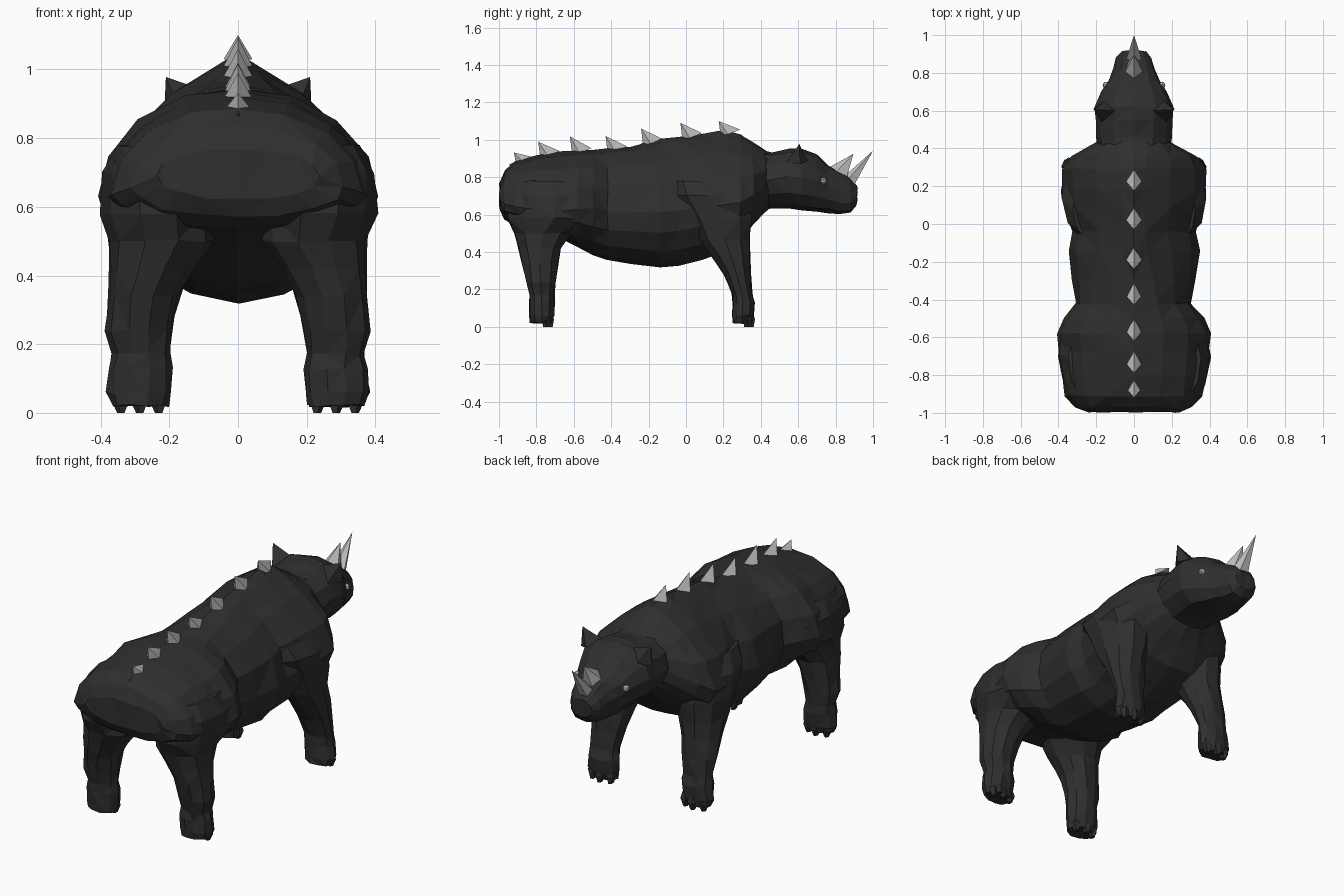
import bpy, bmesh, math, random
from mathutils import Vector

random.seed(4)


def material(name, v):
    m = bpy.data.materials.new(name)
    m.diffuse_color = (v, v, v, 1)
    return m


HIDE = material("dark hide", 0.028)
HORN = material("pale horn", 0.52)


def loft(name, rings, mat, jitter=0.0):
    """Skin a list of closed rings, cap both ends, triangulate into facets."""
    bm = bmesh.new()
    rows = []
    for ring in rings:
        rows.append([bm.verts.new(p + Vector([random.uniform(-jitter, jitter) for _ in range(3)]))
                     for p in ring])
    n = len(rows[0])
    for a, b in zip(rows, rows[1:]):
        for i in range(n):
            j = (i + 1) % n
            bm.faces.new((a[i], a[j], b[j], b[i]))
    bm.faces.new(rows[0])
    bm.faces.new(rows[-1])
    bmesh.ops.triangulate(bm, faces=bm.faces[:])
    bmesh.ops.recalc_face_normals(bm, faces=bm.faces[:])
    return finish(name, bm, mat)


def finish(name, bm, mat):
    me = bpy.data.meshes.new(name)
    bm.to_mesh(me)
    bm.free()
    me.materials.append(mat)
    ob = bpy.data.objects.new(name, me)
    bpy.context.collection.objects.link(ob)
    return ob


def body_ring(y, hw, zc, top, bot, p=1.0, q=1.0, n=16):
    """Upright section: half width, widest height, top, bottom, shape powers."""
    pts = []
    for i in range(n):
        a = math.tau * i / n
        c, s = math.cos(a), math.sin(a)
        x = math.copysign(hw * abs(c) ** (p if s > 0 else q), c)
        pts.append(Vector((x, y, zc + s * ((top - zc) if s > 0 else (zc - bot)))))
    return pts


def leg_ring(side, z, cx, cy, rx, ry, n=10):
    return [Vector((side * (cx + rx * math.cos(math.tau * i / n)),
                    cy + ry * math.sin(math.tau * i / n), z)) for i in range(n)]


def pyramid(name, base, tip, mat):
    bm = bmesh.new()
    b = [bm.verts.new(p) for p in base]
    t = bm.verts.new(tip)
    bm.faces.new(b)
    for i in range(len(b)):
        bm.faces.new((b[i], b[(i + 1) % len(b)], t))
    bmesh.ops.recalc_face_normals(bm, faces=bm.faces[:])
    return finish(name, bm, mat)


# Torso: rump, waist, belly, humped shoulders, chest
loft("torso", [body_ring(*r) for r in [
    (-0.995, 0.24, 0.69, 0.77, 0.62),
    (-0.97, 0.31, 0.66, 0.84, 0.57),
    (-0.91, 0.365, 0.64, 0.89, 0.54),
    (-0.80, 0.385, 0.63, 0.92, 0.52),
    (-0.68, 0.395, 0.62, 0.935, 0.48),
    (-0.58, 0.41, 0.63, 0.945, 0.43),
    (-0.50, 0.37, 0.63, 0.945, 0.385),
    (-0.42, 0.305, 0.62, 0.95, 0.355, 1.0),
    (-0.30, 0.325, 0.62, 0.965, 0.335, 1.2),
    (-0.14, 0.345, 0.62, 1.00, 0.32, 1.6),
    (-0.04, 0.325, 0.62, 1.02, 0.33, 1.7),
    (0.08, 0.36, 0.64, 1.035, 0.36, 1.9),
    (0.18, 0.38, 0.65, 1.045, 0.39, 2.0),
    (0.29, 0.38, 0.66, 1.03, 0.45, 1.9),
    (0.36, 0.33, 0.70, 0.99, 0.54, 1.6),
    (0.42, 0.22, 0.76, 0.955, 0.61, 1.2),
    (0.46, 0.15, 0.78, 0.92, 0.65)]], HIDE, 0.005)

# Head with neck, brow, blunt muzzle
loft("head", [body_ring(*r, n=12) for r in [
    (0.36, 0.19, 0.78, 0.95, 0.62),
    (0.46, 0.20, 0.79, 0.935, 0.635),
    (0.55, 0.205, 0.80, 0.95, 0.63, 1.0, 0.9),
    (0.62, 0.21, 0.80, 0.955, 0.625, 0.9, 0.8),
    (0.70, 0.175, 0.78, 0.92, 0.615, 0.8, 0.7),
    (0.76, 0.135, 0.75, 0.865, 0.61, 0.7, 0.65),
    (0.82, 0.11, 0.73, 0.835, 0.60, 0.7, 0.65),
    (0.88, 0.095, 0.71, 0.80, 0.61, 0.7, 0.7),
    (0.915, 0.065, 0.70, 0.75, 0.65, 0.8, 0.8)]], HIDE, 0.004)

HIND = [(0.78, 0.25, -0.71, 0.10, 0.22), (0.70, 0.25, -0.69, 0.15, 0.27),
        (0.58, 0.235, -0.70, 0.17, 0.265), (0.50, 0.22, -0.765, 0.15, 0.16),
        (0.42, 0.25, -0.78, 0.122, 0.118), (0.34, 0.275, -0.78, 0.103, 0.10),
        (0.24, 0.29, -0.775, 0.097, 0.08), (0.17, 0.285, -0.77, 0.085, 0.067),
        (0.13, 0.285, -0.77, 0.092, 0.07), (0.06, 0.29, -0.77, 0.092, 0.068),
        (0.02, 0.285, -0.775, 0.08, 0.06)]
FORE = [(0.78, 0.24, 0.08, 0.08, 0.16), (0.70, 0.245, 0.13, 0.135, 0.21),
        (0.58, 0.25, 0.18, 0.135, 0.18), (0.47, 0.25, 0.205, 0.122, 0.14),
        (0.38, 0.265, 0.24, 0.108, 0.105), (0.28, 0.28, 0.275, 0.097, 0.075),
        (0.18, 0.285, 0.30, 0.083, 0.055), (0.13, 0.285, 0.308, 0.09, 0.06),
        (0.06, 0.29, 0.305, 0.092, 0.057), (0.02, 0.285, 0.30, 0.08, 0.05)]

for side, word in ((1, "right"), (-1, "left")):
    # Legs
    for name, prof in (("hind", HIND), ("front", FORE)):
        loft(f"{name}_leg_{word}", [leg_ring(side, *r) for r in prof], HIDE, 0.005)
        # Toes
        cy = prof[-1][2]
        for k, dx in enumerate((-0.055, 0.0, 0.055)):
            cx, fy = 0.285 + dx, cy + 0.045 - abs(dx) * 0.3
            loft(f"{name}_toe_{word}_{k}", [
                leg_ring(side, 0.09, cx, fy - 0.01, 0.018, 0.02, 5),
                leg_ring(side, 0.04, cx, fy, 0.03, 0.025, 5),
                leg_ring(side, 0.0, cx, fy, 0.012, 0.018, 5)], HIDE)
    # Ears
    pyramid(f"ear_{word}", [Vector((side * x, y, z)) for x, y, z in (
        (0.10, 0.60, 0.94), (0.16, 0.65, 0.89), (0.215, 0.61, 0.87), (0.17, 0.54, 0.88))],
        Vector((side * 0.21, 0.605, 0.978)), HIDE)
    # Eyes
    bm = bmesh.new()
    bmesh.ops.create_icosphere(bm, subdivisions=1, radius=0.02)
    eye = finish(f"eye_{word}", bm, HORN)
    eye.location = (side * 0.148, 0.735, 0.78)

# Nose horns
for name, y0, y1, z0, z1, w, tip in (
        ("rear_horn", 0.76, 0.87, 0.85, 0.80, 0.05, (0, 0.895, 0.925)),
        ("front_horn", 0.84, 0.91, 0.80, 0.76, 0.045, (0, 1.0, 0.942))):
    ym, zm = (y0 + y1) / 2, (z0 + z1) / 2
    pyramid(name, [Vector(p) for p in ((0, y0, z0), (w, ym - 0.015, zm), (w * 0.6, y1 - 0.01, z1),
                                       (-w * 0.6, y1 - 0.01, z1), (-w, ym - 0.015, zm))],
            Vector(tip), HORN)

# Row of back spikes, each leaning towards the tail
for k, (y, zb, zt) in enumerate(((-0.92, 0.885, 0.932), (-0.79, 0.92, 0.99), (-0.62, 0.935, 1.018),
                                 (-0.43, 0.945, 1.02), (-0.24, 0.985, 1.06), (-0.03, 1.015, 1.092),
                                 (0.175, 1.035, 1.10))):
    pyramid(f"back_spike_{k}", [Vector(p) for p in (
        (0, y + 0.01, zb - 0.01), (0.042, y + 0.05, zb - 0.005), (0, y + 0.115, zb + 0.02),
        (-0.042, y + 0.05, zb - 0.005))], Vector((0, y, zt)), HORN)
    # Hide bump behind each spike
    pyramid(f"spike_bump_{k}", [Vector(p) for p in (
        (0, y - 0.03, zb - 0.02), (0.06, y + 0.05, zb - 0.03), (0, y + 0.13, zb - 0.01),
        (-0.06, y + 0.05, zb - 0.03))], Vector((0, y + 0.04, zb + 0.015)), HIDE)
